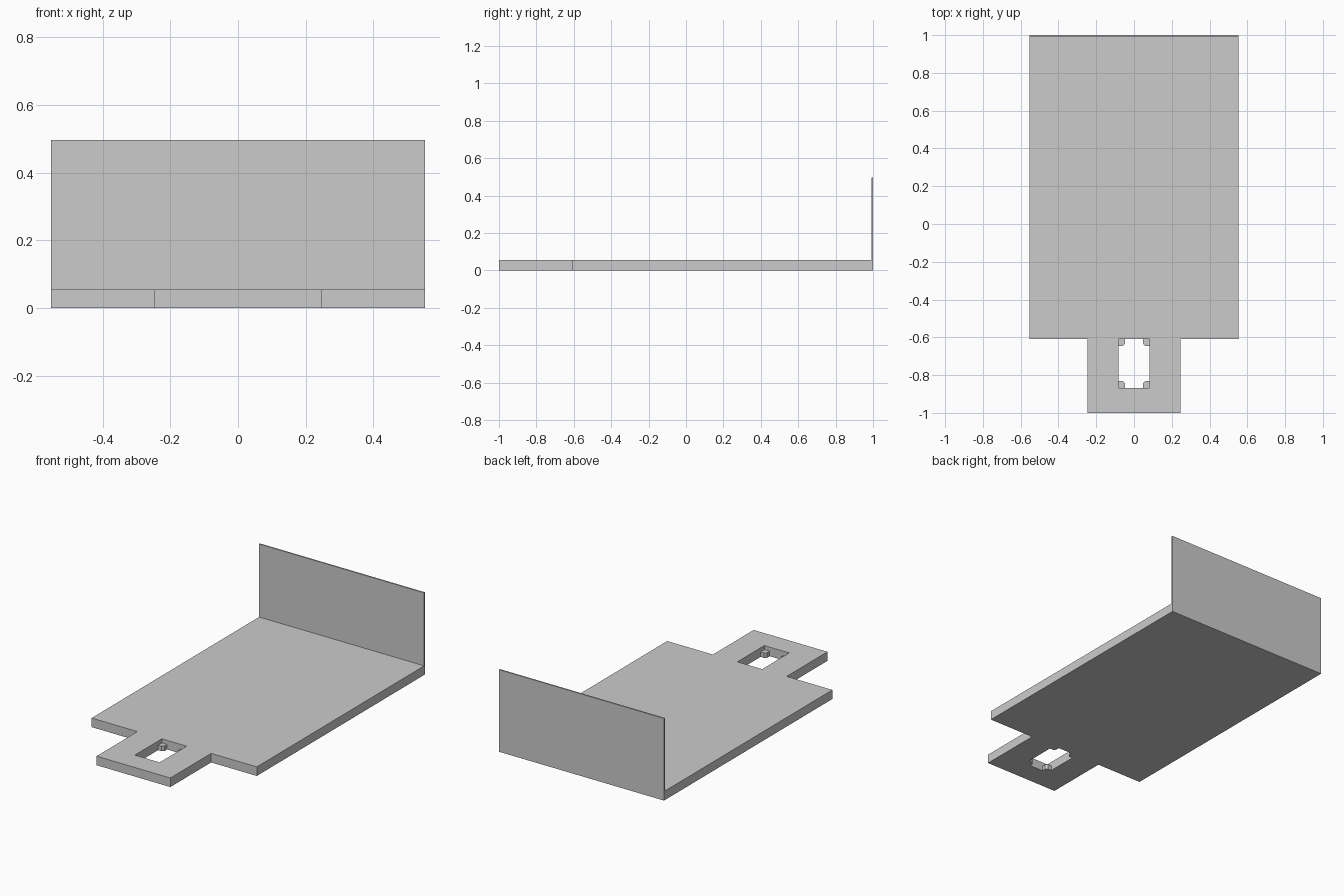
import bpy, bmesh

cube = bpy.data.objects.get("Cube")
if cube:
    bpy.data.objects.remove(cube, do_unlink=True)

grey = bpy.data.materials.new("light grey")
grey.use_nodes = True
color = (0.6, 0.6, 0.6, 1)
grey.diffuse_color = color
grey.node_tree.nodes["Principled BSDF"].inputs["Base Color"].default_value = color


def prism(name, outline, z0, z1):
    """Extrude a flat outline from z0 up to z1."""
    bm = bmesh.new()
    face = bm.faces.new([bm.verts.new((x, y, z0)) for x, y in outline])
    ext = bmesh.ops.extrude_face_region(bm, geom=[face])
    for v in ext["geom"]:
        if isinstance(v, bmesh.types.BMVert):
            v.co.z = z1
    bmesh.ops.recalc_face_normals(bm, faces=bm.faces[:])
    mesh = bpy.data.meshes.new(name)
    bm.to_mesh(mesh)
    bm.free()
    mesh.materials.append(grey)
    obj = bpy.data.objects.new(name, mesh)
    bpy.context.collection.objects.link(obj)
    return obj


def rect(x, y0, y1):
    return [(-x, y0), (x, y0), (x, y1), (-x, y1)]


WIDTH, TONGUE, STEP, THICK = 0.553, 0.247, -0.61, 0.055
HOLE_X, HOLE_Y0, HOLE_Y1 = 0.083, -0.868, -0.61

# Base plate with a narrower tongue at the front
half = [(TONGUE, -1), (TONGUE, STEP), (WIDTH, STEP), (WIDTH, 1)]
plate = prism("base_plate", half + [(-x, y) for x, y in reversed(half)], 0, THICK)

# Rectangular window through the tongue
cutter = prism("window_cutter", rect(HOLE_X, HOLE_Y0, HOLE_Y1), -0.1, 0.2)
cutter.hide_render = True
cutter.hide_set(True)
cutter.display_type = "WIRE"
cut = plate.modifiers.new("window", "BOOLEAN")
cut.operation = "DIFFERENCE"
cut.solver = "EXACT"
cut.object = cutter

# Thin upright wall along the back edge
prism("back_wall", rect(WIDTH, 0.991, 1), THICK, 0.497)

# Small clipped support tabs in the lower corners of the window
TAB, CLIP = 0.036, 0.012
shape = [(0, 0), (TAB, 0), (TAB, TAB - CLIP), (TAB - CLIP, TAB), (0, TAB)]
for side, sx in (("right", 1), ("left", -1)):
    for end, sy, y in (("front", 1, HOLE_Y0), ("back", -1, HOLE_Y1)):
        prism(f"{side}_{end}_tab",
              [(sx * (u - HOLE_X), y + sy * v) for u, v in shape], 0, 0.03)
